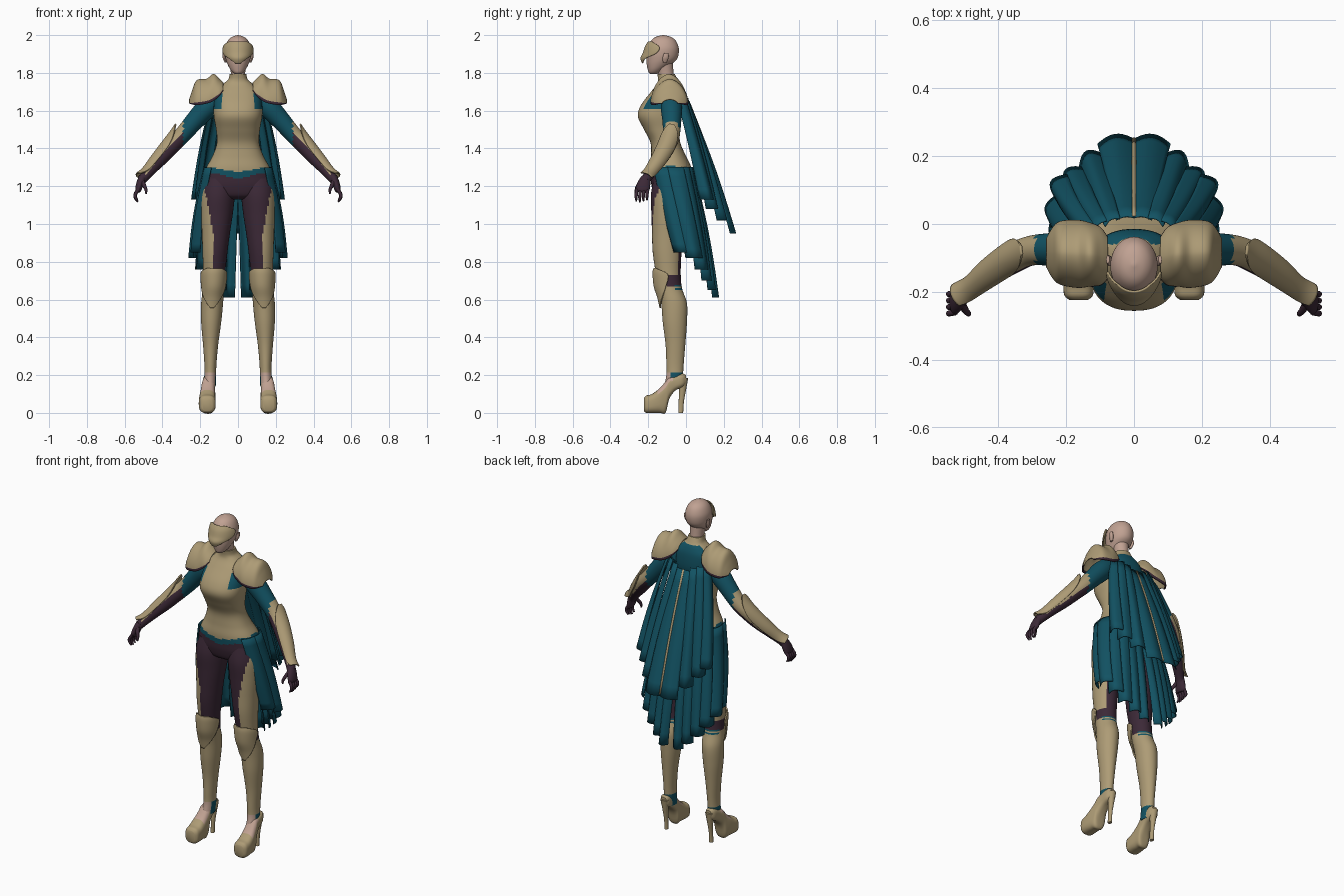
import bpy, bmesh, math
from mathutils import Vector

X, Y, Z = Vector((1, 0, 0)), Vector((0, 1, 0)), Vector((0, 0, 1))
TAN, TEAL, PLUM, SKIN = range(4)
MATS = []
for mname, col in [("tan_leather", (0.42, 0.33, 0.18)), ("teal_cloth", (0.006, 0.085, 0.125)),
                   ("plum_cloth", (0.045, 0.022, 0.038)), ("skin", (0.53, 0.36, 0.29))]:
    m = bpy.data.materials.new(mname)
    m.diffuse_color = (*col, 1)
    MATS.append(m)


def finish(name, bm, mirror, thick=0):
    for f in bm.faces:
        f.smooth = True
    for e in bm.edges:
        if len(e.link_faces) == 2:
            e.smooth = e.calc_face_angle(0) < math.radians(45)
    me = bpy.data.meshes.new(name)
    bm.to_mesh(me)
    bm.free()
    for m in MATS:
        me.materials.append(m)
    ob = bpy.data.objects.new(name, me)
    bpy.context.collection.objects.link(ob)
    if thick:
        s = ob.modifiers.new("thickness", "SOLIDIFY")
        s.thickness, s.offset = thick, 0
    if mirror:
        ob.modifiers.new("mirror", "MIRROR").use_mirror_merge = False
    return ob


def spow(v, e):
    return math.copysign(abs(v) ** e, v)


def resample(st, k):
    """Smooth spline through the stations."""
    st = [tuple(s) + (180,) * (6 - len(s)) for s in st]
    out = []
    for i in range(len(st) - 1):
        a, b, c, d = st[max(i - 1, 0)], st[i], st[i + 1], st[min(i + 2, len(st) - 1)]
        for j in range(k):
            t = j / k
            out.append([q + 0.5 * t * (r - p + t * (2 * p - 5 * q + 4 * r - s + t * (3 * (q - r) + s - p)))
                        for p, q, r, s in zip(a, b, c, d)])
    return out + [list(st[-1])]


def tube(name, st, mat, ref=X, axis=None, n=40, k=5, e=1.0, mid=90, mirror=True, thick=0.008):
    """Loft of (x, y, z, ru, rv, half_arc) rings; mat is a colour or rule(centre, normal, arc fraction)."""
    st = resample(st, k)
    closed = all(s[5] >= 179.9 for s in st)
    bm = bmesh.new()
    rings = []
    for i, s in enumerate(st):
        c = Vector(s[:3])
        t = axis or (Vector(st[min(i + 1, len(st) - 1)][:3]) - Vector(st[max(i - 1, 0)][:3])).normalized()
        u = (ref - t * t.dot(ref)).normalized()
        v = t.cross(u)
        row = []
        for j in range(n if closed else n + 1):
            a = math.radians(mid + s[5] * (2 * j / n - 1))
            row.append(bm.verts.new(c + u * spow(math.cos(a), e) * max(s[3], .002)
                                    + v * spow(math.sin(a), e) * max(s[4], .002)))
        rings.append(row)
    frac = {}
    for a, b in zip(rings, rings[1:]):
        for j in range(n):
            q = (j + 1) % len(a)
            frac[bm.faces.new((a[j], a[q], b[q], b[j]))] = (j + .5) / n
    if closed:
        bm.faces.new(rings[0])
        bm.faces.new(rings[-1])
    bmesh.ops.recalc_face_normals(bm, faces=bm.faces)
    bm.normal_update()
    for f in bm.faces:
        f.material_index = mat(f.calc_center_median(), f.normal, frac.get(f, .5)) if callable(mat) else mat
    return finish(name, bm, mirror, 0 if closed else thick)


def strip(name, top, bot, w0, w1, phi, d, mat=TEAL, mirror=True):
    """Hanging cloth fold with an arched cross-section."""
    a = math.radians(phi)
    out, side = Vector((math.cos(a), math.sin(a), 0)), Vector((-math.sin(a), math.cos(a), 0))
    bm = bmesh.new()
    R, C = 10, 10
    g = []
    for i in range(R + 1):
        t = i / R
        p = Vector(top).lerp(Vector(bot), t) + out * 0.012 * math.sin(math.pi * t)
        g.append([bm.verts.new(p + side * (j / C - .5) * (w0 + (w1 - w0) * t)
                  + out * (0.3 + 0.7 * t) * d * (math.sin(math.pi * j / C) - .4)) for j in range(C + 1)])
    for i in range(R):
        for j in range(C):
            bm.faces.new((g[i][j], g[i][j + 1], g[i + 1][j + 1], g[i + 1][j])).material_index = mat
    return finish(name, bm, mirror, 0.005)


# Torso: bodice, teal yoke, waist edge and trouser seat
def torso_rule(c, n, k):
    edge = 1.262 + 0.2 * abs(c.x)
    if c.z < edge - 0.02:
        return PLUM
    if c.z < edge + 0.01:
        return TEAL
    if c.z > 1.52 and c.y > -0.06 and c.z < 1.755 or c.z > 1.61 and abs(c.x) > 0.085:
        return TEAL
    return TAN


body = [(1.13, .07, -.13, -.03), (1.15, .15, -.165, .005), (1.20, .188, -.182, .028), (1.25, .184, -.187, .032),
        (1.30, .168, -.19, .028), (1.36, .135, -.185, 0), (1.43, .112, -.188, -.03), (1.50, .116, -.222, -.035),
        (1.57, .128, -.255, -.025), (1.63, .128, -.238, -.015), (1.70, .115, -.185, -.018), (1.74, .08, -.155, -.03),
        (1.765, .052, -.148, -.045), (1.795, .044, -.152, -.06)]
tube("torso", [(0, (f + b) / 2, z, rx, (b - f) / 2) for z, rx, f, b in body], torso_rule,
     axis=Z, n=64, k=6, e=.85, mirror=False)

# Neck, head and ears
tube("neck", [(0, -.1, 1.75, .038, .04), (0, -.108, 1.80, .038, .042), (0, -.12, 1.86, .045, .05)],
     SKIN, axis=Z, mirror=False)
tube("head", [(0, -.172, 1.793, .014, .016), (0, -.167, 1.803, .028, .031), (0, -.158, 1.82, .042, .045),
              (0, -.143, 1.845, .055, .065), (0, -.13, 1.87, .064, .08), (0, -.125, 1.90, .069, .086),
              (0, -.122, 1.935, .068, .083), (0, -.12, 1.97, .054, .066), (0, -.12, 1.99, .033, .041),
              (0, -.12, 2.0, .004, .004)], SKIN, axis=Z, mirror=False)
tube("ear", [(.066, -.112, 1.855, .005, .01), (.073, -.108, 1.88, .008, .016), (.077, -.104, 1.905, .005, .012)],
     SKIN, axis=Z, n=12)
# Face mask with a beaked nose
tube("mask", [(0, -.122, 1.965, .068, .076, 42), (0, -.124, 1.94, .078, .09, 78), (0, -.124, 1.905, .082, .102, 72),
              (0, -.13, 1.878, .072, .108, 42), (0, -.14, 1.852, .055, .09, 14)],
     TAN, axis=Z, mid=-90, mirror=False, thick=.006)

# Arms: teal sleeve, plum underside, tan bracer
def arm_rule(c, n, k):
    if c.x < 0.29:
        return TEAL
    return TAN if c.x < .49 and n.dot(Vector((.72, .1, .68))) > 0 else PLUM


tube("arm", [(.12, -.08, 1.655, .05, .05), (.17, -.077, 1.61, .056, .056), (.23, -.075, 1.545, .05, .05),
             (.30, -.078, 1.465, .044, .044), (.35, -.098, 1.415, .044, .044), (.395, -.125, 1.365, .041, .041),
             (.45, -.165, 1.305, .034, .034), (.495, -.203, 1.25, .026, .026), (.51, -.215, 1.23, .026, .024)],
     arm_rule, ref=Y)
tube("bracer", [(.285, -.076, 1.478, .066, .068, 10), (.315, -.084, 1.45, .056, .058, 45),
                (.36, -.104, 1.404, .049, .05, 72), (.42, -.143, 1.338, .042, .042, 82),
                (.475, -.187, 1.274, .034, .035, 80), (.505, -.21, 1.24, .042, .042, 50)], TAN, ref=Y)

# Gloved hands
tube("palm", [(.505, -.212, 1.245, .026, .022), (.518, -.222, 1.215, .034, .02), (.527, -.23, 1.185, .037, .017),
              (.53, -.232, 1.17, .03, .012)], PLUM, ref=Y, n=20)
for i in range(4):
    y, ln = -.203 - .019 * i, (.9, 1, 1.08, 1)[i]
    tube("finger_%d" % (i + 1), [(.526, y, 1.185, .009, .009), (.543, y - .003, 1.185 - .026 * ln, .009, .009),
                                (.543, y - .004, 1.185 - .045 * ln, .008, .008),
                                (.531, y - .003, 1.185 - .064 * ln, .004, .004)], PLUM, ref=Y, n=10, k=3)
tube("thumb", [(.508, -.235, 1.225, .013, .013), (.495, -.256, 1.2, .01, .01), (.487, -.264, 1.18, .008, .008),
               (.487, -.268, 1.16, .004, .004)], PLUM, ref=Y, n=10, k=3)

# Shoulder plates with plum trim
tube("shoulder_plate", [(.08, -.1, 1.70, .06, .045, 80), (.10, -.095, 1.675, .082, .09, 88),
                        (.13, -.09, 1.655, .09, .135, 92), (.165, -.088, 1.645, .096, .12, 95),
                        (.215, -.085, 1.637, .09, .122, 95), (.237, -.085, 1.637, .072, .075, 95),
                        (.255, -.085, 1.64, .04, .018, 95)],
     lambda c, n, k: PLUM if k < .05 or k > .95 else TAN, axis=X, ref=Y, e=1.15)

# Legs: plum trousers with tan outer thigh, tan boots, teal ankle
def leg_rule(c, n, k):
    if c.z < .215:
        return SKIN if n.y < -.35 else TEAL
    if .64 < c.z < .68 and n.y > .3 and int(c.z * 100) % 2:
        return TEAL
    if .67 < c.z < .73 and n.y > -.2:
        return PLUM
    if c.z < .72:
        return TAN
    return TAN if c.z < 1.18 and n.x > .08 + max(0, c.z - .9) * 2.6 and n.y < .75 else PLUM


tube("leg", [(.10, -.085, 1.24, .085, .085), (.107, -.088, 1.15, .09, .098), (.112, -.095, 1.05, .084, .088),
             (.117, -.10, .95, .074, .08), (.122, -.10, .85, .066, .076), (.126, -.094, .74, .058, .066),
             (.13, -.083, .66, .056, .062), (.137, -.063, .58, .058, .068), (.142, -.059, .48, .053, .064),
             (.145, -.056, .36, .04, .052), (.146, -.058, .26, .032, .046), (.147, -.06, .20, .031, .044),
             (.15, -.068, .14, .032, .048)], leg_rule, axis=Z, n=48, k=9)
# Knee plate and boot shin ridge
tube("knee_plate", [(.126, -.092, .765, .064, .078, 35), (.128, -.09, .735, .067, .083, 85),
                    (.13, -.085, .67, .064, .082, 75), (.135, -.07, .61, .062, .078, 45),
                    (.138, -.064, .555, .06, .072, 8)], TAN, axis=Z, mid=-90)

# Platform shoes and heels
tube("shoe", [(.163, -.223, .044, .028, .034), (.163, -.21, .046, .042, .046), (.163, -.18, .05, .045, .05),
              (.162, -.14, .065, .043, .065), (.159, -.108, .083, .039, .083), (.157, -.09, .128, .036, .058),
              (.154, -.06, .155, .033, .04), (.152, -.02, .172, .03, .036), (.15, .0, .176, .018, .024)],
     lambda c, n, k: SKIN if n.z > .25 and -.15 < c.y < -.07 else TAN, axis=Y, e=.7, n=36, k=4)
tube("heel", [(.15, -.012, .185, .025, .024), (.15, -.018, .12, .016, .018), (.15, -.025, .06, .011, .014),
              (.15, -.028, 0, .011, .013)], TAN, axis=Z, n=20)

# Upper cape: stepped folds from the shoulders, with centre trim
for i, (top, bot, w0, w1, phi, d) in enumerate([
        ((.026, .018, 1.63), (.053, .25, .95), .055, .11, 83, .022),
        ((.065, .008, 1.65), (.13, .195, 1.02), .05, .085, 62, .035),
        ((.10, -.005, 1.665), (.185, .145, 1.08), .05, .085, 45, .035),
        ((.13, -.025, 1.67), (.225, .115, 1.13), .05, .08, 25, .035)]):
    strip("cape_fold_%d" % (i + 1), top, bot, w0, w1, phi, d)
strip("cape_centre_trim", (0, .024, 1.63), (0, .25, .96), .01, .01, 90, .004, TAN, False)

# Skirt: folds hung around the sides and back of the hips
for i, (phi, bot, w1) in enumerate([(-25, (.23, -.025, .85), .095), (10, (.243, .045, .82), .09),
                                    (35, (.205, .088, .76), .085), (55, (.155, .115, .70), .08),
                                    (70, (.10, .138, .65), .07), (84, (.05, .155, .61), .062)]):
    a = math.radians(phi)
    top = (.176 * spow(math.cos(a), .85), -.08 + .114 * spow(math.sin(a), .85), 1.30)
    strip("skirt_fold_%d" % (i + 1), top, bot, .085 if i < 2 else .065, w1, phi, .03)
